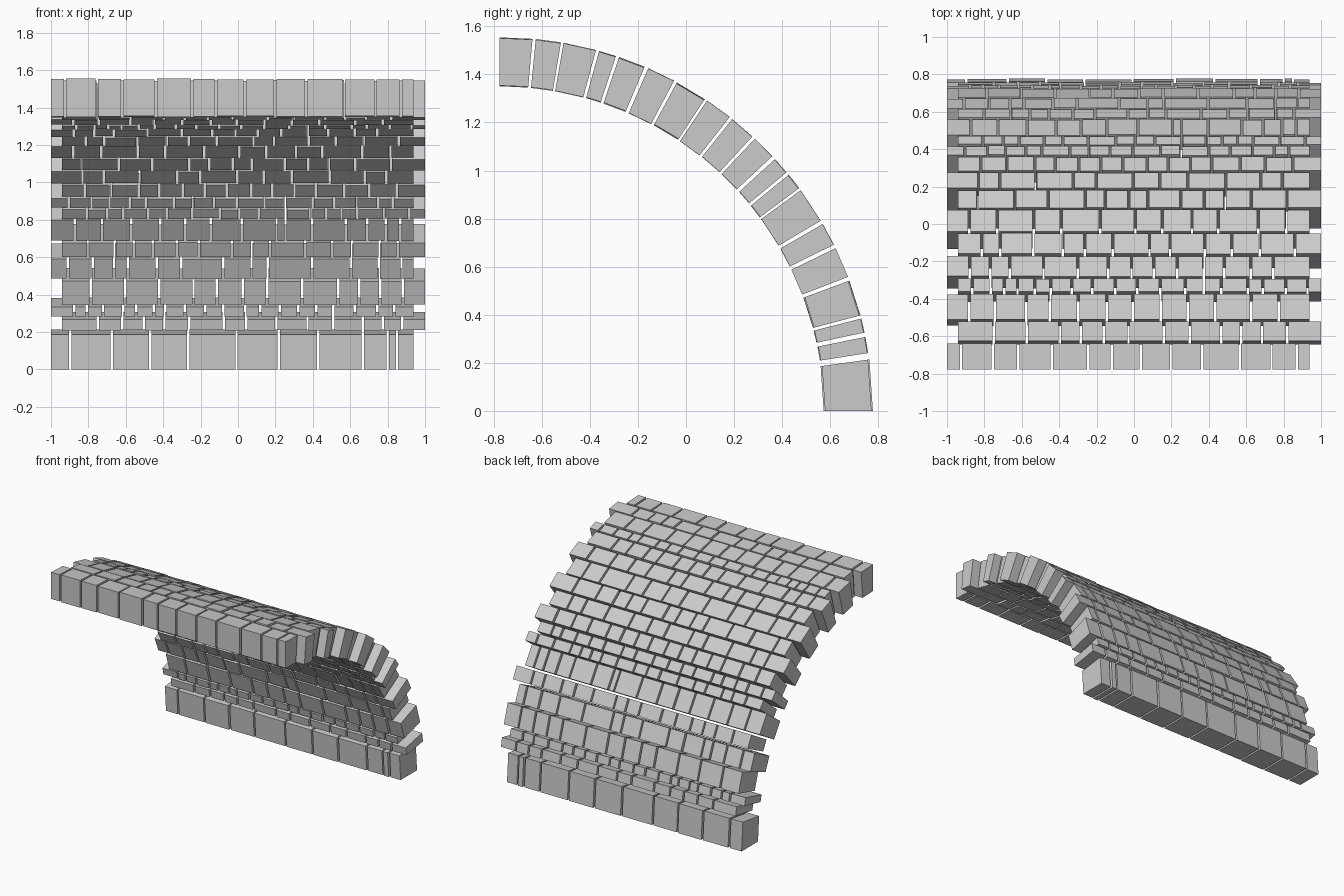
import bpy, bmesh, math, random

if "Cube" in bpy.data.objects:
    bpy.data.objects.remove(bpy.data.objects["Cube"])

random.seed(7)
CY = -0.777                  # arch axis, running along x at z = 0
R_IN, R_OUT = 1.353, 1.552   # inner and outer faces of the vault
GAP = 0.013                  # mortar gap between stones

# courses from springing to crown: start angle, end angle, stones in course
courses = [
    (0, 7.9, 11), (8.9, 11.4, 14), (12.1, 14.3, 20), (14.8, 20.4, 13),
    (21.0, 25.8, 14), (26.4, 30.0, 15), (30.6, 36.2, 15), (36.6, 39.2, 17),
    (39.7, 42.4, 17), (43.0, 46.8, 15), (47.3, 51.4, 12), (51.9, 56.2, 13),
    (56.6, 61.6, 12), (62.1, 66.5, 13), (67.1, 71.3, 14), (71.8, 74.5, 19),
    (75.0, 80.1, 13), (80.5, 84.4, 13), (84.9, 90, 13)]

# joint positions of the most visible courses
joints = {
    0: [-.896, -.676, -.47, -.265, -.008, .217, .43, .666, .80, .85],
    4: [-.91, -.777, -.663, -.59, -.435, -.304, -.08, .072, .16, .396, .602, .752, .874],
    6: [-.873, -.727, -.57, -.415, -.283, -.146, .019, .206, .254, .396, .575, .69, .79, .867],
    12: [-.88, -.73, -.535, -.39, -.18, .006, .15, .31, .45, .665, .813],
    16: [-.88, -.745, -.577, -.45, -.298, -.145, -.006, .142, .287, .434, .626, .775],
    18: [-.925, -.755, -.62, -.44, -.245, -.12, .035, .2, .365, .565, .735, .87]}


def random_joints(x0, x1, n):
    """Uneven joints splitting a course into n stones."""
    widths = [random.uniform(0.65, 1.35) for _ in range(n)]
    scale, x, out = (x1 - x0) / sum(widths), x0, []
    for w in widths[:-1]:
        x += w * scale
        out.append(x)
    return out


def add_stone(bm, x0, x1, a0, a1, r0, r1):
    """Wedge-shaped stone between two angles and two radii."""
    ring = [(r0, a0), (r1, a0), (r1, a1), (r0, a1)]
    ends = [[bm.verts.new((x, CY + r * math.cos(a), r * math.sin(a)))
             for r, a in ring] for x in (x0, x1)]
    bm.faces.new(ends[0])
    bm.faces.new(ends[1][::-1])
    for i in range(4):
        j = (i + 1) % 4
        bm.faces.new((ends[0][i], ends[1][i], ends[1][j], ends[0][j]))


# alternate courses shift sideways so the vault ends are toothed
for k, (a0, a1, n) in enumerate(courses):
    x0, x1 = (-1.0, 0.938) if k % 2 == 0 else (-0.94, 1.0)
    edges = [x0 - GAP / 2] + joints.get(k, random_joints(x0, x1, n)) + [x1 + GAP / 2]
    bm = bmesh.new()
    for left, right in zip(edges, edges[1:]):
        j = random.uniform(-0.003, 0.003)
        add_stone(bm, left + GAP / 2, right - GAP / 2,
                  math.radians(a0), math.radians(a1), R_IN - j, R_OUT + j)
    bmesh.ops.recalc_face_normals(bm, faces=bm.faces)
    mesh = bpy.data.meshes.new(f"stone_course_{k + 1}")
    bm.to_mesh(mesh)
    bm.free()
    bpy.context.collection.objects.link(bpy.data.objects.new(mesh.name, mesh))
